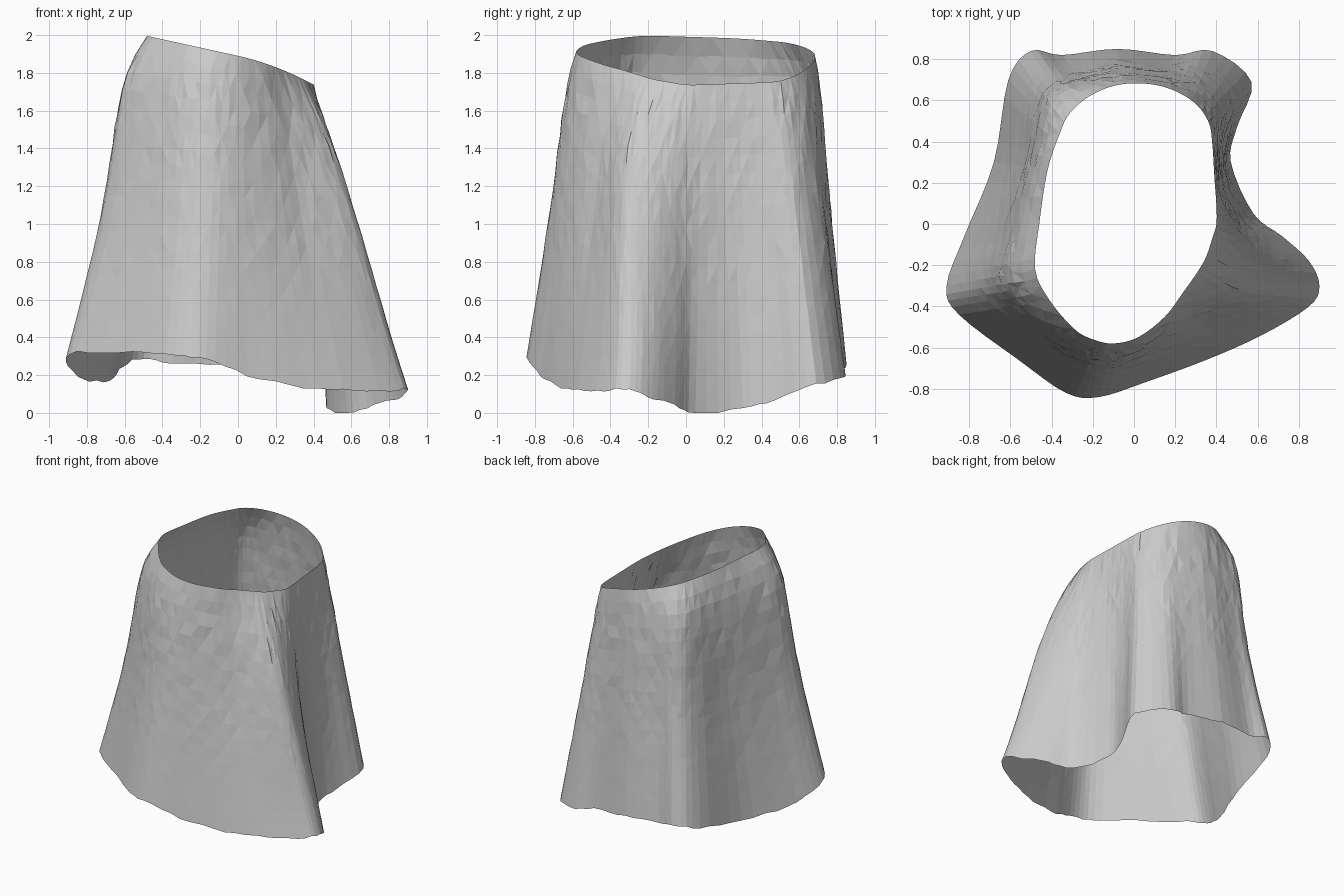
import bpy
import random
from mathutils import Vector

random.seed(4)
old = bpy.data.objects.get("Cube")
if old:
    bpy.data.objects.remove(old)

COLUMN_STEPS = 4
ROWS = 18

# Fold columns, counter-clockwise: hem x, y, z and waist x, y
folds = [
    (.9, -.3, .13, .35, -.16), (.85, -.18, .08, .38, -.07), (.72, -.06, .04, .4, 0),
    (.58, .05, 0, .4, .09), (.47, .3, .02, .39, .23), (.5, .47, .07, .38, .39),
    (.57, .69, .15, .36, .5), (.38, .84, .19, .28, .6), (.2, .82, .22, .13, .67),
    (-.08, .85, .25, -.05, .68), (-.35, .82, .26, -.2, .63), (-.5, .84, .29, -.31, .54),
    (-.61, .7, .25, -.36, .44), (-.68, .3, .17, -.42, .26), (-.82, -.05, .18, -.46, 0),
    (-.91, -.3, .27, -.48, -.22), (-.85, -.44, .32, -.41, -.37), (-.56, -.66, .32, -.29, -.51),
    (-.33, -.82, .31, -.2, -.56), (-.17, -.84, .28, -.1, -.58), (.05, -.77, .2, .02, -.55),
    (.35, -.66, .13, .15, -.45), (.62, -.54, .12, .24, -.33), (.85, -.4, .12, .31, -.23),
]
FRONT_CORNER = Vector((.9, -.3))
BACK_CORNER = Vector((-.52, .83))


def blend(a, b, c, d, t):
    """Smooth curve from b to c, guided by neighbours a and d."""
    return b + .5 * t * (c - a + t * (2*a - 5*b + 4*c - d + t * (3*(b - c) + d - a)))


def column(i, t):
    """Hem and waist points of one in-between column."""
    four = [folds[(i + k) % len(folds)] for k in (-1, 0, 1, 2)]
    hx, hy, hz, wx, wy = [blend(*vals, t) for vals in zip(*four)]
    hem = Vector((hx, hy, max(0, hz + random.uniform(-.008, .008))))
    waist = Vector((wx, wy, 1.89 - .22 * wx - .4 * max(0, wx) ** 2))
    return hem, waist


def nearness(hem, corner, reach):
    """One at the corner, fading to zero at the reach."""
    return max(0, 1 - (hem.xy - corner).length / reach)


columns = [column(i, s / COLUMN_STEPS) for i in range(len(folds)) for s in range(COLUMN_STEPS)]
count = len(columns)

# Skirt wall: straight pleats, rounded hips and a bowed front corner ridge
verts = []
for r in range(ROWS + 1):
    t = r / ROWS
    for hem, waist in columns:
        fullness = max(.2, .8 - 2.9 * waist.x) + 1.2 * nearness(hem, BACK_CORNER, .35)
        p = waist.lerp(hem, t + fullness * t * (1 - t) ** 5)
        p += Vector((.22, -.5, 0)) * nearness(hem, FRONT_CORNER, .5) * t * (1 - t) ** 2
        p.z = waist.z + (hem.z - waist.z) * t
        if 0 < r < ROWS:
            wrinkle = .005 * (1 - t)
            p += Vector([random.uniform(-wrinkle, wrinkle) for _ in range(3)])
        verts.append(p)

# Triangles with alternating diagonals
faces = []
for r in range(ROWS):
    for c in range(count):
        n = (c + 1) % count
        a, b = r * count + c, r * count + n
        d, e = a + count, b + count
        faces += [(a, d, b), (b, d, e)] if (r + c) % 2 else [(a, d, e), (a, e, b)]

mesh = bpy.data.meshes.new("skirt")
mesh.from_pydata(verts, [], faces)
mesh.update()
skirt = bpy.data.objects.new("skirt", mesh)
bpy.context.collection.objects.link(skirt)

# Plain grey cloth
grey = (.6, .6, .6, 1)
cloth = bpy.data.materials.new("grey cloth")
cloth.use_nodes = True
cloth.diffuse_color = grey
cloth.node_tree.nodes["Principled BSDF"].inputs["Base Color"].default_value = grey
mesh.materials.append(cloth)
